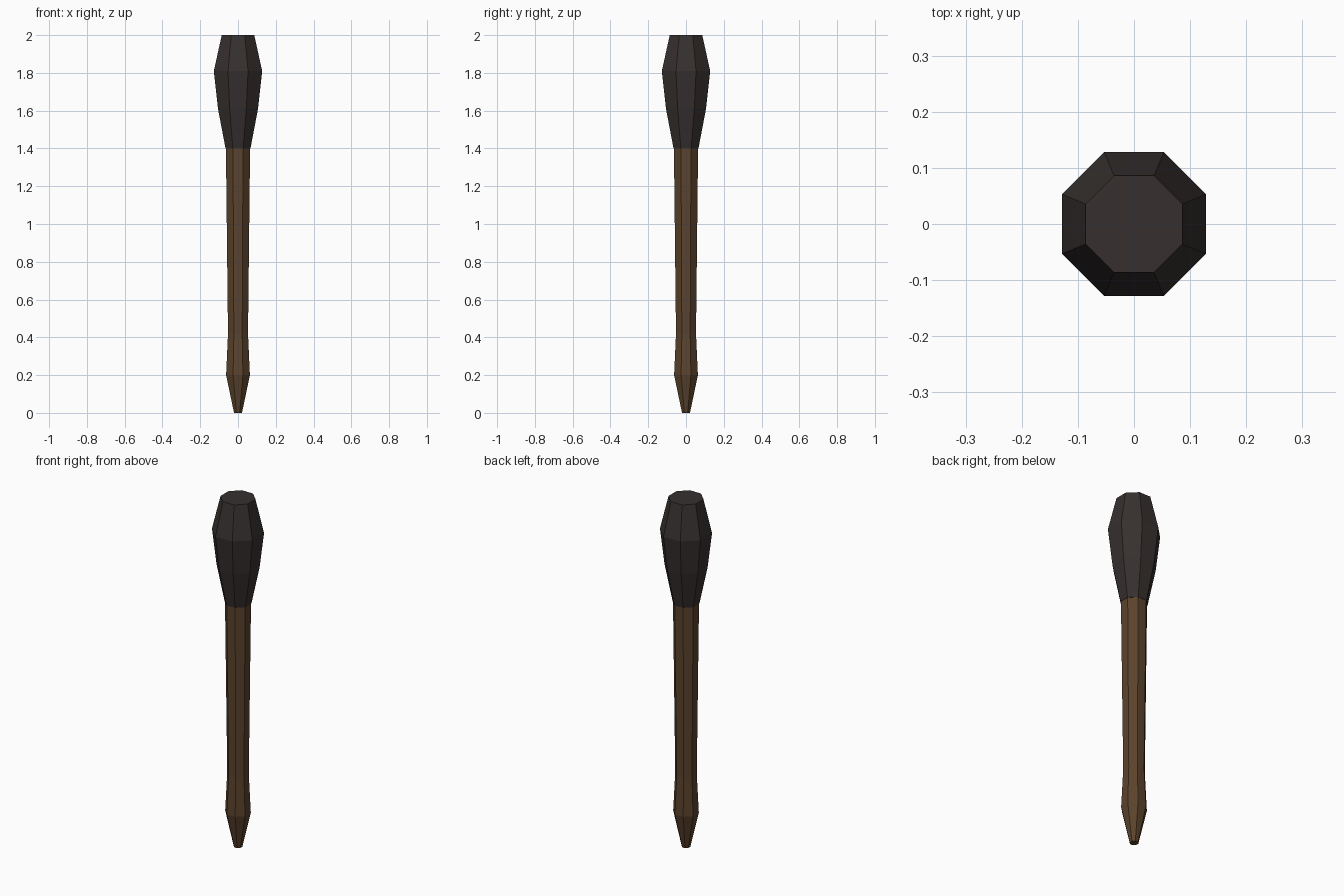
import bpy, bmesh, math

if "Cube" in bpy.data.objects:
    bpy.data.objects.remove(bpy.data.objects["Cube"])

SIDES = 8

def material(name, rgb):
    m = bpy.data.materials.new(name)
    m.diffuse_color = (*rgb, 1)
    m.use_nodes = True
    m.node_tree.nodes["Principled BSDF"].inputs["Base Color"].default_value = m.diffuse_color
    return m

def lathe(name, profile, mat):
    """Flat-sided solid from (half width across flats, height) pairs."""
    bm = bmesh.new()
    rings = []
    for half, z in profile:
        r = half / math.cos(math.pi / SIDES)
        angles = [(i + 0.5) * math.tau / SIDES for i in range(SIDES)]
        rings.append([bm.verts.new((r * math.cos(a), r * math.sin(a), z)) for a in angles])
    for low, high in zip(rings, rings[1:]):
        for i in range(SIDES):
            j = (i + 1) % SIDES
            bm.faces.new((low[i], low[j], high[j], high[i]))
    bm.faces.new(rings[0][::-1])
    bm.faces.new(rings[-1])
    mesh = bpy.data.meshes.new(name)
    bm.to_mesh(mesh)
    bm.free()
    mesh.materials.append(mat)
    obj = bpy.data.objects.new(name, mesh)
    bpy.context.collection.objects.link(obj)
    return obj

wood = material("dark_wood", (0.105, 0.056, 0.025))
char = material("charred_wrap", (0.037, 0.030, 0.028))

# Wooden handle with pointed foot
lathe("handle", [(0.021, 0), (0.063, 0.2), (0.053, 0.42), (0.064, 1.4)], wood)

# Dark torch head
lathe("torch_head", [(0.066, 1.4), (0.106, 1.61), (0.128, 1.81), (0.086, 2.0)], char)
